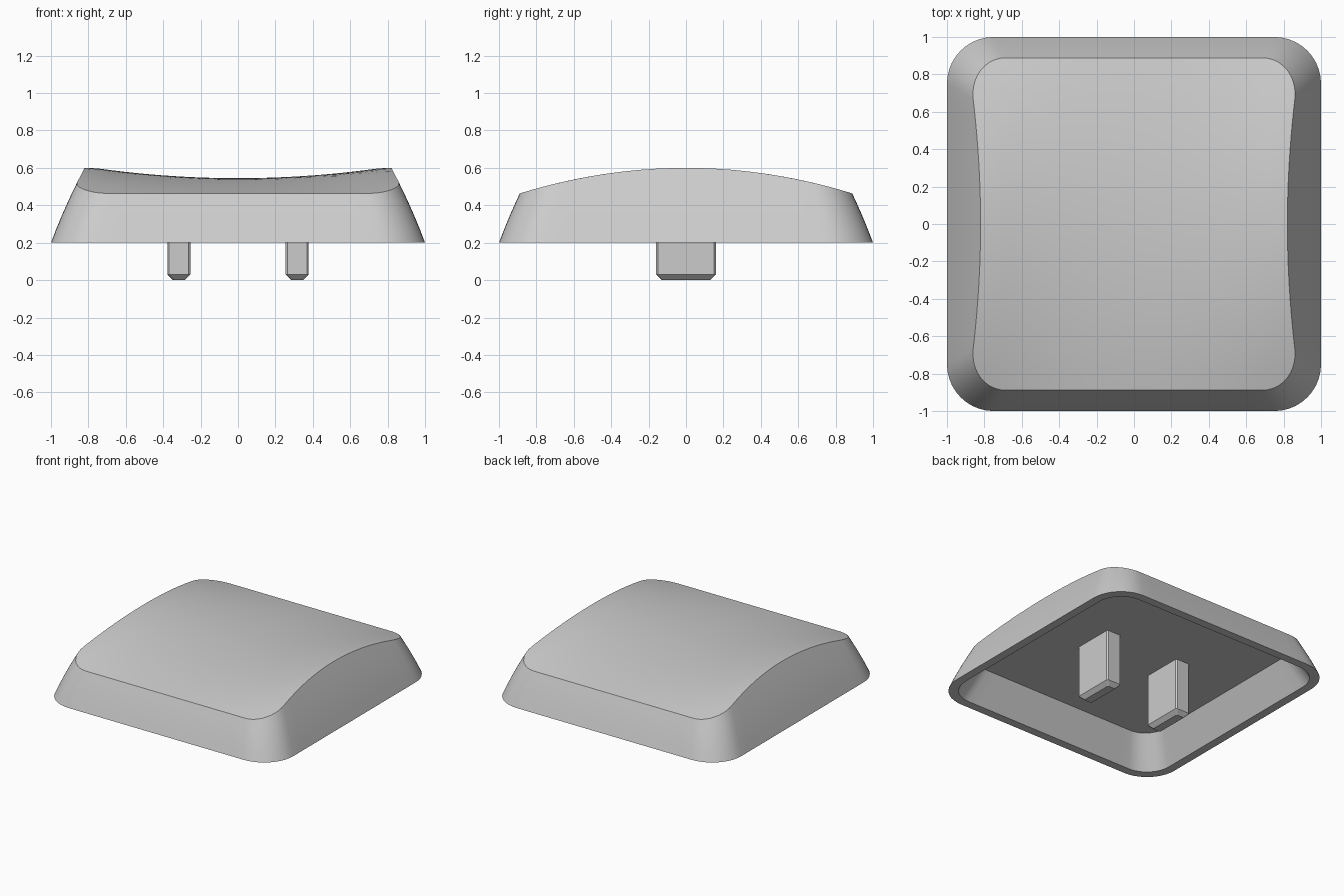
import bpy, bmesh, math

cube = bpy.data.objects.get("Cube")
if cube:
    bpy.data.objects.remove(cube, do_unlink=True)

grey = bpy.data.materials.new("light_grey_plastic")
grey.use_nodes = True
grey.diffuse_color = (0.6, 0.6, 0.6, 1)
grey.node_tree.nodes["Principled BSDF"].inputs["Base Color"].default_value = (0.6, 0.6, 0.6, 1)

BASE, CEILING = 0.2, 0.43
ARC, SIDE = 10, 16          # segments per corner and per straight side


def half_width(z):
    d = z - BASE
    return 1 - 0.37 * d - 0.2 * d * d


def corner_radius(z):
    return 0.25 - 0.18 * (z - BASE)


def top_height(x, y):
    """Saddle: arched front to back, dished side to side."""
    arch = max(0, 1 - (y / 0.89) ** 2)
    dish = 0.055 * (1 - min(1, abs(x) / 0.77) ** 2)
    return 0.463 + arch * (0.137 - dish)


def outline(half, radius):
    """Rounded square, counter-clockwise, always with the same point count."""
    points, c = [], half - radius
    for q in range(4):
        turn = q * math.pi / 2
        local = [(half, -c + 2 * c * i / SIDE) for i in range(SIDE)]
        for i in range(ARC):
            a = math.pi / 2 * i / ARC
            local.append((c + radius * math.cos(a), c + radius * math.sin(a)))
        for x, y in local:
            points.append((x * math.cos(turn) - y * math.sin(turn),
                           x * math.sin(turn) + y * math.cos(turn)))
    return points


COUNT = 4 * (ARC + SIDE)


def wall_point(i, z):
    x, y = outline(half_width(z), corner_radius(z))[i]
    return x, y, z


def rim_point(i):
    """Where the sloping wall meets the dished top."""
    z = 0.5
    for _ in range(8):
        x, y, _z = wall_point(i, z)
        z = top_height(x, y)
    return wall_point(i, z)


def finish(name, bm):
    bmesh.ops.recalc_face_normals(bm, faces=bm.faces)
    mesh = bpy.data.meshes.new(name)
    bm.to_mesh(mesh)
    bm.free()
    mesh.materials.append(grey)
    obj = bpy.data.objects.new(name, mesh)
    bpy.context.collection.objects.link(obj)
    return obj


# Cap shell: cavity, bottom lip, outer wall, dished top
rim = [rim_point(i) for i in range(COUNT)]
loops = [[(x, y, CEILING) for x, y in outline(0.82, 0.17)],
         [(x, y, BASE) for x, y in outline(0.935, 0.2)]]
for t in (0, 0.2, 0.4, 0.6, 0.8, 1):
    loops.append([wall_point(i, BASE + t * (rim[i][2] - BASE)) for i in range(COUNT)])
for k in range(11, 0, -1):
    s = k / 12
    loops.append([(x * s, y * s, top_height(x * s, y * s)) for x, y, _z in rim])

bm = bmesh.new()
rings = [[bm.verts.new(p) for p in loop] for loop in loops]
for a, b in zip(rings, rings[1:]):
    for i in range(COUNT):
        j = (i + 1) % COUNT
        bm.faces.new((a[i], a[j], b[j], b[i]))
bm.faces.new(rings[0])
centre = bm.verts.new((0, 0, top_height(0, 0)))
for i in range(COUNT):
    bm.faces.new((rings[-1][i], rings[-1][(i + 1) % COUNT], centre))
cap = finish("keycap_shell", bm)
bpy.ops.object.select_all(action="DESELECT")
cap.select_set(True)
bpy.context.view_layer.objects.active = cap
bpy.ops.object.shade_smooth_by_angle(angle=math.radians(30))


# Two mounting prongs with chamfered edges and a tapered foot
def prong(name, cx):
    bm = bmesh.new()
    levels = []
    for z, inset in ((0, 0.03), (0.03, 0), (CEILING + 0.01, 0)):
        w, d, c = 0.062 - inset, 0.16 - inset, 0.01
        ring = [(w, -d + c), (w, d - c), (w - c, d), (c - w, d),
                (-w, d - c), (-w, c - d), (c - w, -d), (w - c, -d)]
        levels.append([bm.verts.new((cx + x, y, z)) for x, y in ring])
    for a, b in zip(levels, levels[1:]):
        for i in range(8):
            j = (i + 1) % 8
            bm.faces.new((a[i], a[j], b[j], b[i]))
    bm.faces.new(levels[0])
    bm.faces.new(levels[-1])
    finish(name, bm)


for name, side in (("left_prong", 1), ("right_prong", -1)):
    prong(name, side * 0.316)
